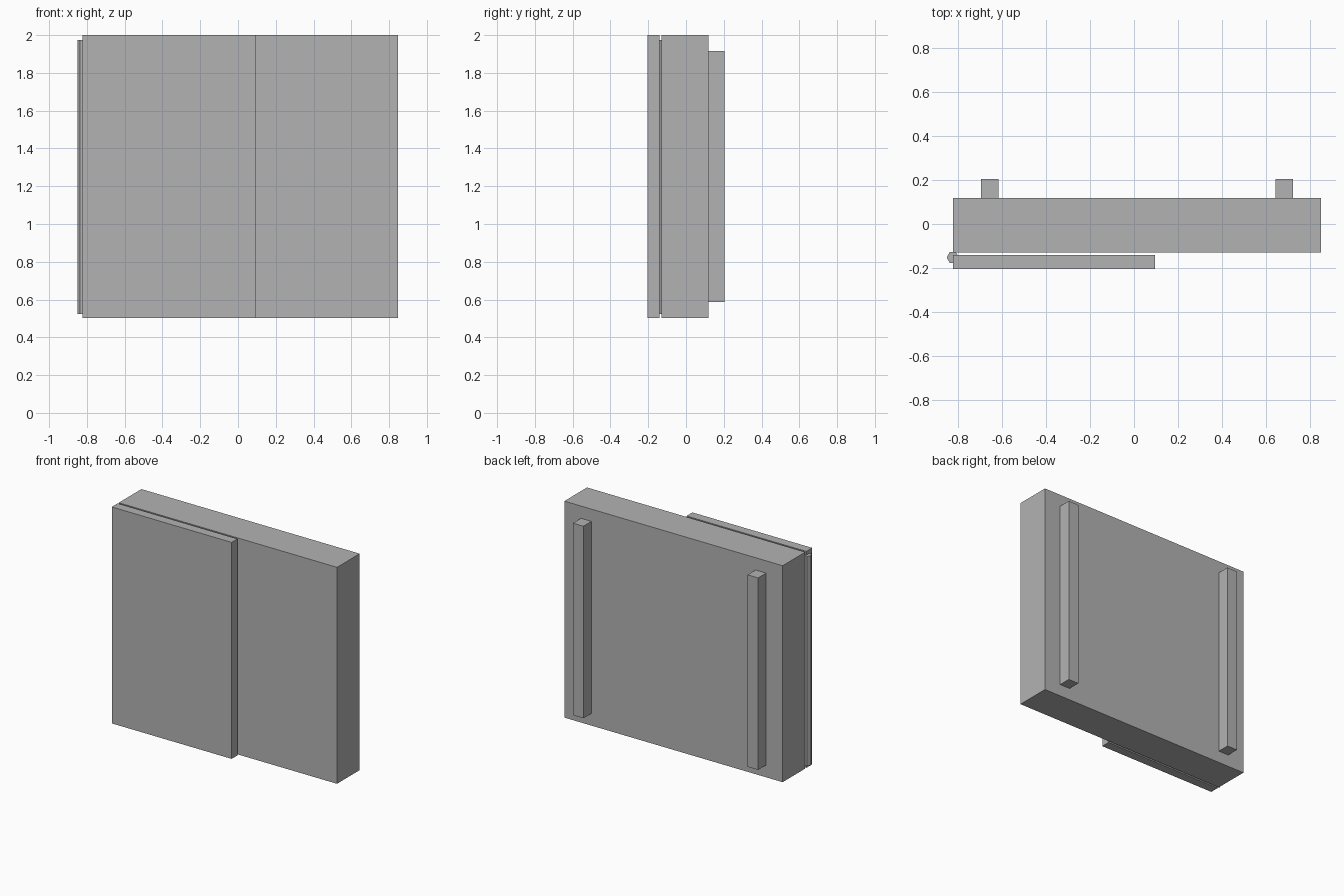
import bpy
import bmesh
from mathutils import Matrix, Vector

default_cube = bpy.data.objects.get("Cube")
if default_cube:
    bpy.data.objects.remove(default_cube, do_unlink=True)

# One plain grey for every part
grey = bpy.data.materials.new("plain grey")
grey.use_nodes = True
GREY = (0.45, 0.45, 0.45, 1)
grey.diffuse_color = GREY
grey.node_tree.nodes["Principled BSDF"].inputs["Base Color"].default_value = GREY


def add_part(name, bm):
    mesh = bpy.data.meshes.new(name)
    bm.to_mesh(mesh)
    bm.free()
    mesh.materials.append(grey)
    obj = bpy.data.objects.new(name, mesh)
    bpy.context.collection.objects.link(obj)
    return obj


def box(name, x, y, z):
    """Box given by its (min, max) range on each axis."""
    low, high = (Vector(corner) for corner in zip(x, y, z))
    bm = bmesh.new()
    place = Matrix.Translation((low + high) / 2) @ Matrix.Diagonal((high - low).to_4d())
    bmesh.ops.create_cube(bm, size=1, matrix=place)
    return add_part(name, bm)


def hex_rod(name, x, y, z, radius):
    """Upright six-sided rod with corners pointing along x."""
    bm = bmesh.new()
    bmesh.ops.create_cone(bm, cap_ends=True, segments=6, radius1=radius,
                          radius2=radius, depth=z[1] - z[0])
    corner_on_x = any(abs(v.co.y) < radius * 0.1 for v in bm.verts)
    turn = 0 if corner_on_x else 0.5236
    place = Matrix.Translation((x, y, sum(z) / 2)) @ Matrix.Rotation(turn, 4, "Z")
    bmesh.ops.transform(bm, matrix=place, verts=bm.verts)
    return add_part(name, bm)


LEFT_EDGE, RIGHT_EDGE = -0.822, 0.848
HEIGHT = (0.503, 2.0)

# Main slab with a thin facing sheet on its front
box("main_panel", (LEFT_EDGE, RIGHT_EDGE), (-0.122, 0.118), HEIGHT)
box("front_sheet", (LEFT_EDGE, RIGHT_EDGE), (-0.129, -0.122), HEIGHT)

# Hinged leaf lying over half of the front
box("hinged_leaf", (LEFT_EDGE, 0.095), (-0.205, -0.141), HEIGHT)
hex_rod("hinge_pin", LEFT_EDGE, -0.152, (0.524, 1.974), 0.028)

# Upright mounting rails on the back
for name, x in (("right_back_rail", -0.655), ("left_back_rail", 0.681)):
    box(name, (x - 0.04, x + 0.04), (0.118, 0.205), (0.587, 1.915))
